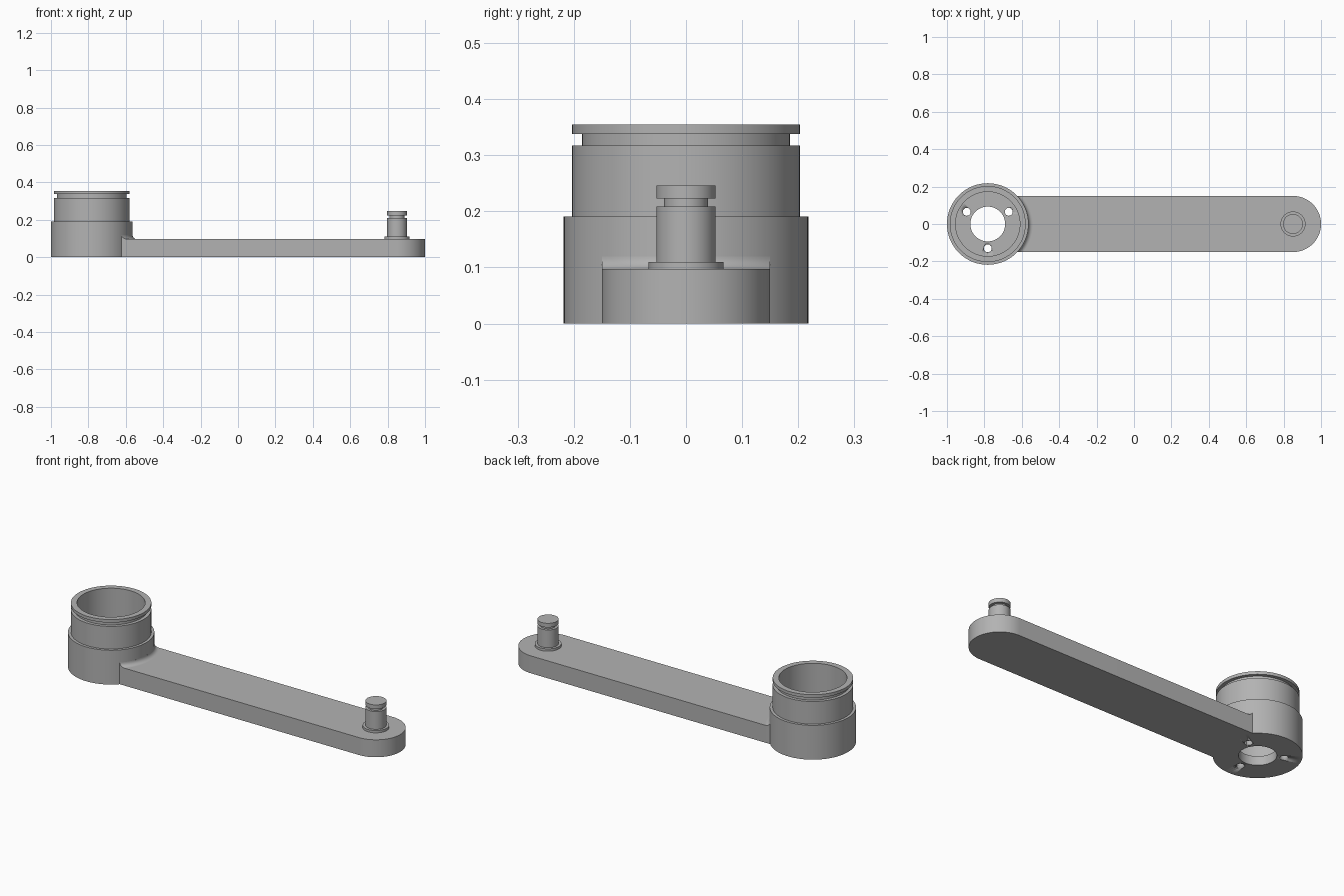
import bpy, bmesh
from math import pi, sin, cos, asin
from mathutils import Vector

cube = bpy.data.objects.get("Cube")
if cube:
    bpy.data.objects.remove(cube, do_unlink=True)

BOSS_X, PIN_X = -0.782, 0.85
BOSS_R, HALF_W, ARM_H = 0.218, 0.15, 0.097

grey = bpy.data.materials.new("machined_grey")
grey.use_nodes = True
colour = (0.45, 0.45, 0.45, 1)
grey.diffuse_color = colour
grey.node_tree.nodes["Principled BSDF"].inputs["Base Color"].default_value = colour


def finish(name, bm, x=0.0):
    """Turn a bmesh into a named, smooth-shaded object."""
    bmesh.ops.remove_doubles(bm, verts=bm.verts, dist=1e-5)
    bmesh.ops.recalc_face_normals(bm, faces=bm.faces)
    mesh = bpy.data.meshes.new(name)
    bm.to_mesh(mesh)
    bm.free()
    mesh.materials.append(grey)
    ob = bpy.data.objects.new(name, mesh)
    ob.location.x = x
    bpy.context.collection.objects.link(ob)
    bpy.ops.object.select_all(action='DESELECT')
    ob.select_set(True)
    bpy.context.view_layer.objects.active = ob
    bpy.ops.object.shade_smooth_by_angle(angle=pi / 6)
    return ob


def lathe(name, profile, x, steps=96, closed=False):
    """Revolve (radius, height) points about a vertical axis."""
    bm = bmesh.new()
    vs = [bm.verts.new((r, 0, z)) for r, z in profile]
    es = [bm.edges.new(p) for p in zip(vs, vs[1:])]
    if closed:
        es.append(bm.edges.new((vs[-1], vs[0])))
    bmesh.ops.spin(bm, geom=vs + es, cent=(0, 0, 0), axis=(0, 0, 1),
                   angle=2 * pi, steps=steps)
    return finish(name, bm, x)


# Hollow boss: stepped outside, retaining groove, bore and drilled floor
FLOOR, BORE, HOLE = 0.05, 0.172, 0.093
boss = lathe("hub_boss", [
    (HOLE, 0), (BOSS_R, 0), (BOSS_R, 0.191), (0.203, 0.191), (0.203, 0.317),
    (0.185, 0.317), (0.185, 0.338), (0.203, 0.338), (0.203, 0.355),
    (BORE, 0.355), (BORE, FLOOR), (HOLE, FLOOR)], BOSS_X, closed=True)

# Three screw holes through the boss floor
for k in range(3):
    a = pi / 6 + k * 2 * pi / 3
    drill = lathe("screw_hole_cutter", [(0, -0.05), (0.021, -0.05),
                                        (0.021, 0.1), (0, 0.1)], 0, steps=32)
    drill.location = (BOSS_X + 0.13 * cos(a), 0.13 * sin(a), 0)
    drill.hide_render = True
    drill.hide_set(True)
    cut = boss.modifiers.new("screw_hole", 'BOOLEAN')
    cut.operation, cut.solver, cut.object = 'DIFFERENCE', 'EXACT', drill

# Arm: rounded at the pin end, hollowed to meet the boss wall
bm = bmesh.new()
outline = []
for i in range(49):
    a = -pi / 2 + pi * i / 48
    outline.append((PIN_X + HALF_W * cos(a), HALF_W * sin(a)))
root_r = BOSS_R - 0.004
span = asin(HALF_W / root_r)
for i in range(25):
    a = span * (1 - i / 12)
    outline.append((BOSS_X + root_r * cos(a), root_r * sin(a)))
base = bm.faces.new([bm.verts.new((x, y, 0)) for x, y in outline])
top = bmesh.ops.extrude_face_region(bm, geom=[base])["geom"]
bmesh.ops.translate(bm, vec=Vector((0, 0, ARM_H)),
                    verts=[v for v in top if isinstance(v, bmesh.types.BMVert)])
finish("arm", bm)

# Fillet between the boss wall and the arm top, trimmed to the arm width
bm = bmesh.new()
F = 0.023
section = [(BOSS_R - 0.003, ARM_H - 0.003), (BOSS_R - 0.003, ARM_H + F)]
for i in range(9):
    a = pi / 2 * i / 8
    section.append((BOSS_R + F * (1 - cos(a)), ARM_H + F * (1 - sin(a))))
section.append((BOSS_R + F, ARM_H - 0.003))
rings = []
for i in range(33):
    t = i / 16 - 1
    ring = []
    for r, z in section:
        a = t * asin(HALF_W / r)
        ring.append(bm.verts.new((r * cos(a), r * sin(a), z)))
    rings.append(ring)
n = len(section)
for p, q in zip(rings, rings[1:]):
    for j in range(n):
        k = (j + 1) % n
        bm.faces.new((p[j], p[k], q[k], q[j]))
bm.faces.new(rings[0])
bm.faces.new(rings[-1])
finish("boss_fillet", bm, BOSS_X)

# Grooved pin with a collar
lathe("pin", [(0, ARM_H - 0.01), (0.067, ARM_H - 0.01), (0.067, 0.11),
              (0.053, 0.11), (0.053, 0.209), (0.039, 0.209), (0.039, 0.223),
              (0.053, 0.223), (0.053, 0.246), (0, 0.246)], PIN_X, steps=64)
